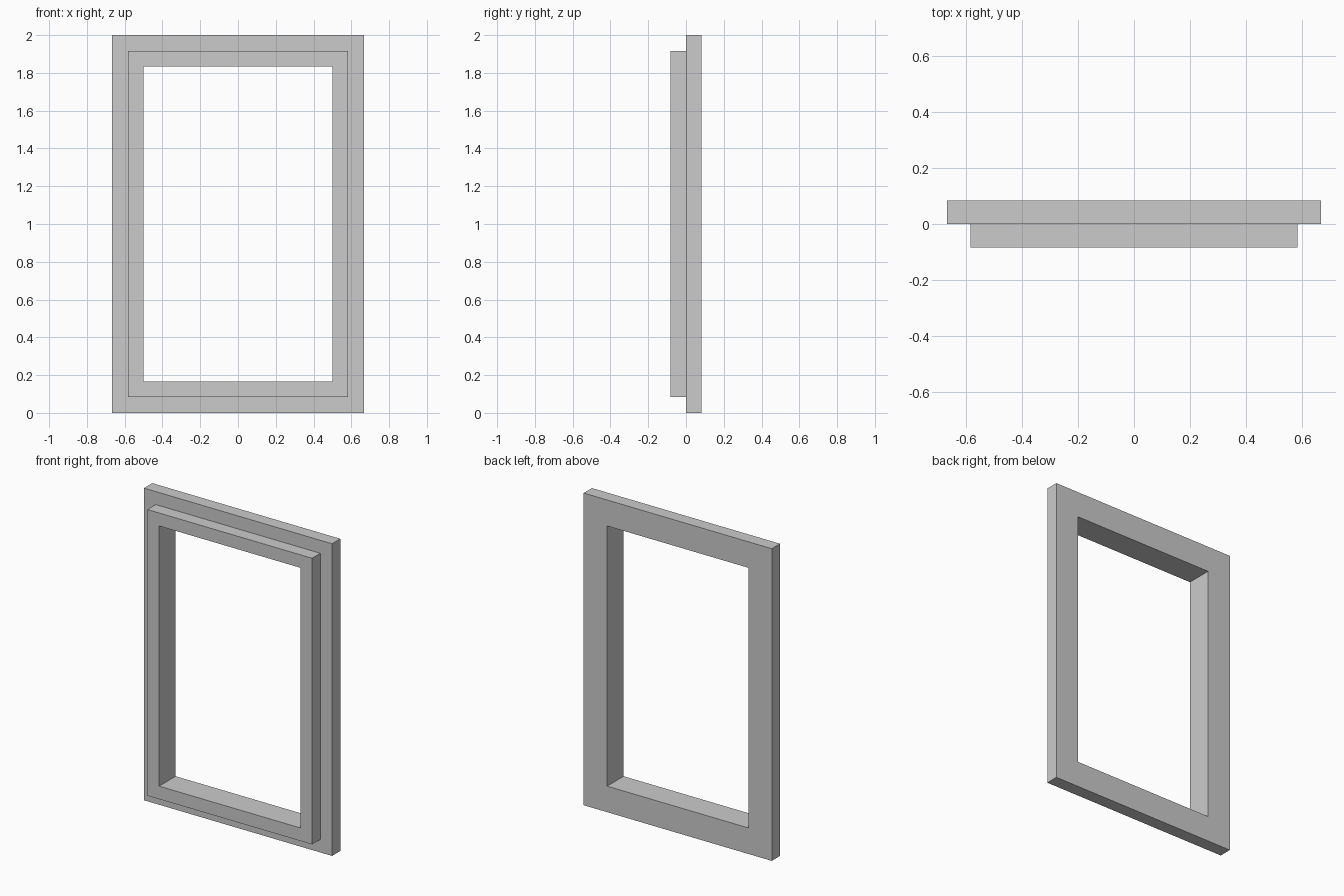
import bpy, bmesh

if "Cube" in bpy.data.objects:
    bpy.data.objects.remove(bpy.data.objects["Cube"])

U = 1 / 12          # step size of the frame section
HALF_W, HEIGHT = 8 * U, 2.0

# Stepped L-shaped section: (inset from outer edge, y)
section = [(0, 0), (0, U), (2 * U, U), (2 * U, -U), (U, -U), (U, 0)]
# Frame corners as (x sign, z sign)
corners = [(-1, -1), (1, -1), (1, 1), (-1, 1)]

# Window frame: section swept around the rectangle with mitred corners
bm = bmesh.new()
rings = [[bm.verts.new((sx * (HALF_W - inset), y,
                        HEIGHT / 2 + sz * (HEIGHT / 2 - inset)))
          for inset, y in section] for sx, sz in corners]
n = len(section)
for c in range(4):
    a, b = rings[c], rings[(c + 1) % 4]
    for i in range(n):
        j = (i + 1) % n
        bm.faces.new((a[i], b[i], b[j], a[j]))
bmesh.ops.recalc_face_normals(bm, faces=bm.faces)

mesh = bpy.data.meshes.new("window_frame")
bm.to_mesh(mesh)
bm.free()
bpy.context.collection.objects.link(bpy.data.objects.new("window_frame", mesh))
